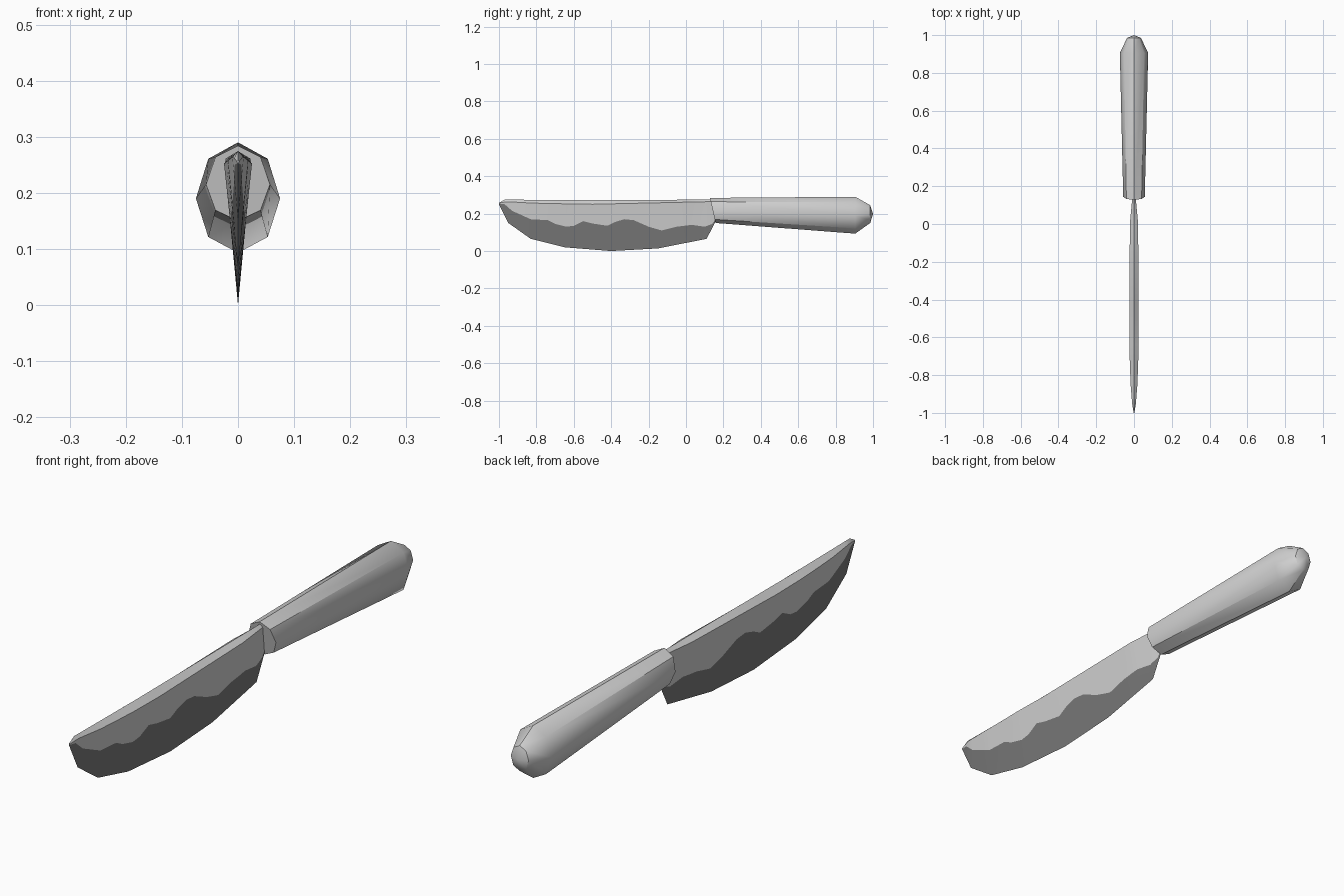
import bpy, bmesh, math

if "Cube" in bpy.data.objects:
    bpy.data.objects.remove(bpy.data.objects["Cube"])


def material(name, v):
    m = bpy.data.materials.new(name)
    m.diffuse_color = (v, v, v, 1)
    m.use_nodes = True
    m.node_tree.nodes["Principled BSDF"].inputs["Base Color"].default_value = m.diffuse_color
    return m


steel = material("light steel grey", 0.64)
dark = material("dark grey edge", 0.19)


def interp(points, y):
    """Piecewise linear value of a profile at y."""
    if y <= points[0][0]:
        return points[0][1]
    for (a, p), (b, q) in zip(points, points[1:]):
        if y <= b:
            return p + (q - p) * (y - a) / (b - a)
    return points[-1][1]


def loft(name, rings, mats, smooth, rule=lambda k: 0, end_point=None):
    """Skin closed rings, cap the ends; rule(k) picks the material of strip k."""
    bm = bmesh.new()
    vs = [[bm.verts.new(p) for p in r] for r in rings]
    n = len(rings[0])
    for a, b in zip(vs, vs[1:]):
        for k in range(n):
            j = (k + 1) % n
            bm.faces.new((a[k], a[j], b[j], b[k])).material_index = rule(k)
    bm.faces.new(vs[0])
    if end_point:
        tip = bm.verts.new(end_point)
        for k in range(n):
            bm.faces.new((vs[-1][k], vs[-1][(k + 1) % n], tip))
    else:
        bm.faces.new(vs[-1])
    bmesh.ops.recalc_face_normals(bm, faces=bm.faces[:])
    me = bpy.data.meshes.new(name)
    bm.to_mesh(me)
    bm.free()
    for m in mats:
        me.materials.append(m)
    ob = bpy.data.objects.new(name, me)
    bpy.context.collection.objects.link(ob)
    bpy.ops.object.select_all(action='DESELECT')
    ob.select_set(True)
    bpy.context.view_layer.objects.active = ob
    bpy.ops.object.shade_smooth_by_angle(angle=math.radians(smooth))
    return ob


# Blade: profiles along y for ridge, shoulder, wavy grind line, cutting edge, half width
ridge = [(-1, .258), (-.97, .275), (-.6, .272), (.17, .275)]
shoulder = [(-1, .256), (-.96, .264), (-.8, .255), (-.5, .25), (.17, .265)]
wave = [(-1, .253), (-.97, .25), (-.93, .215), (-.83, .17), (-.74, .165), (-.7, .145),
        (-.64, .13), (-.6, .135), (-.55, .16), (-.5, .147), (-.42, .135), (-.38, .155),
        (-.33, .17), (-.28, .165), (-.2, .13), (-.13, .11), (-.05, .13), (.03, .14),
        (.1, .13), (.14, .145), (.17, .185)]
edge = [(-1, .25), (-.95, .15), (-.83, .065), (-.65, .02), (-.4, 0), (-.15, .014),
        (.11, .065), (.17, .18)]
half = [(-1, .002), (-.95, .01), (-.85, .018), (-.65, .025), (0, .022), (.14, .009), (.17, .009)]

rings = []
for y in sorted({p[0] for prof in (ridge, wave, edge, half) for p in prof}):
    t, s, w, e, h = (interp(p, y) for p in (ridge, shoulder, wave, edge, half))
    g = h * (w - e) / (s - e)
    rings.append([(0, y, t), (h, y, s), (g, y, w), (0, y, e), (-g, y, w), (-h, y, s)])
loft("blade", rings, [steel, dark], 20, rule=lambda k: 1 if k in (2, 3) else 0)


# Handle: eight-sided sections (y at top, y at bottom, half width, z bottom, z middle, z top)
def octagon(y_top, y_bot, w, zb, zm, zt):
    pts = []
    for k in range(8):
        a = math.radians(45 * k)
        c = math.cos(a)
        z = zm + c * (zt - zm if c > 0 else zm - zb)
        f = (zt - z) / (zt - zb)
        pts.append((w * math.sin(a), y_top + (y_bot - y_top) * f, z))
    return pts


handle_rings = [octagon(.128, .158, .057, .15, .215, .284),
                octagon(.905, .905, .075, .093, .19, .29),
                octagon(.985, .985, .037, .15, .198, .245)]
loft("handle", handle_rings, [steel], 40, end_point=(0, 1, .198))
